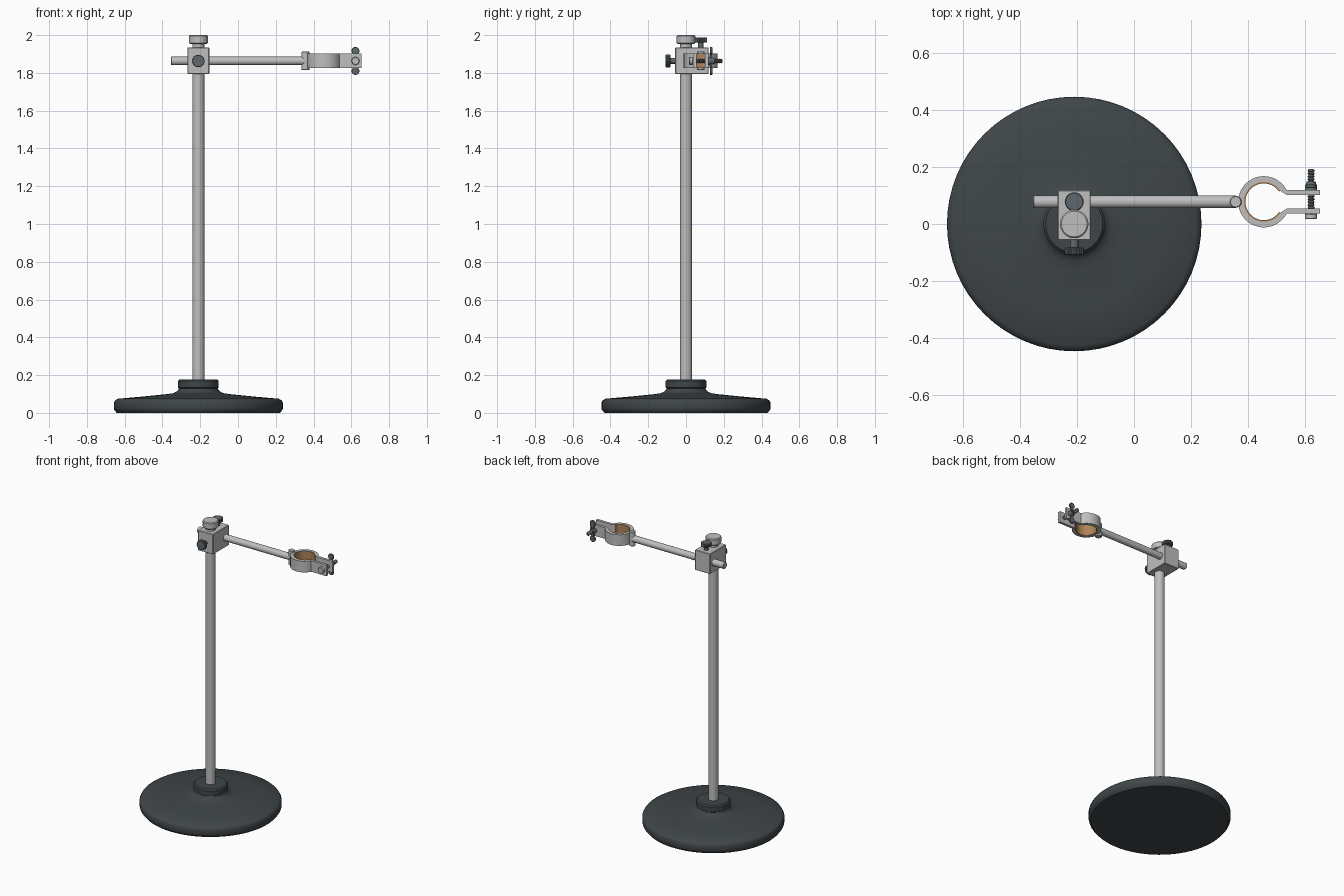
import bpy, bmesh, math
from mathutils import Matrix

if "Cube" in bpy.data.objects:
    bpy.data.objects.remove(bpy.data.objects["Cube"])


def material(name, rgb):
    m = bpy.data.materials.new(name)
    m.diffuse_color = (*rgb, 1)
    m.use_nodes = True
    m.node_tree.nodes["Principled BSDF"].inputs["Base Color"].default_value = m.diffuse_color
    return m


BASE = material("dark base paint", (0.050, 0.060, 0.066))
STEEL = material("light steel", (0.52, 0.52, 0.53))
SLATE = material("slate screws", (0.115, 0.140, 0.155))
CORK = material("cork lining", (0.42, 0.23, 0.10))

# Rotations taking local z to the named world direction
AXES = {
    'Z': Matrix.Identity(4),
    'X': Matrix.Rotation(math.pi / 2, 4, 'Y'),
    'Y': Matrix.Rotation(-math.pi / 2, 4, 'X'),
    '-Y': Matrix.Rotation(math.pi / 2, 4, 'X'),
}


def finish(name, bm, mat, angle=32):
    bmesh.ops.recalc_face_normals(bm, faces=bm.faces)
    me = bpy.data.meshes.new(name)
    bm.to_mesh(me)
    bm.free()
    me.materials.append(mat)
    me.shade_smooth()
    me.set_sharp_from_angle(angle=math.radians(angle))
    ob = bpy.data.objects.new(name, me)
    bpy.context.collection.objects.link(ob)
    return ob


def lathe(name, profile, loc, mat, axis='Z', n=32, knurl=0.0):
    """Closed solid of revolution from (radius, height) points."""
    bm = bmesh.new()
    rings = []
    for r, h in profile:
        ring = []
        for i in range(n):
            a = 2 * math.pi * i / n
            k = r * (1 - knurl * (i % 2))
            ring.append(bm.verts.new((k * math.cos(a), k * math.sin(a), h)))
        rings.append(ring)
    for lo, hi in zip(rings, rings[1:]):
        for i in range(n):
            j = (i + 1) % n
            bm.faces.new((lo[i], lo[j], hi[j], hi[i]))
    bm.faces.new(rings[0])
    bm.faces.new(rings[-1])
    bm.transform(Matrix.Translation(loc) @ AXES[axis])
    return finish(name, bm, mat)


def rod(name, r, h0, h1, loc, mat, axis='Z', n=32, bev=0.003, knurl=0.0):
    prof = [(r - bev, h0), (r, h0 + bev), (r, h1 - bev), (r - bev, h1)]
    return lathe(name, prof, loc, mat, axis, n, knurl)


def box(name, lo, hi, mat, bev=0.003):
    bm = bmesh.new()
    bmesh.ops.create_cube(bm, size=1)
    for v in bm.verts:
        v.co = [(a + b) / 2 + c * (b - a) for a, b, c in zip(lo, hi, v.co)]
    if bev:
        bmesh.ops.bevel(bm, geom=bm.edges[:], offset=bev, segments=1, affect='EDGES')
    return finish(name, bm, mat)


def arc(r, a0, a1, n=48):
    pts = []
    for i in range(n + 1):
        a = math.radians(a0 + (a1 - a0) * i / n)
        pts.append((r * math.cos(a), r * math.sin(a)))
    return pts


def extrude(name, outline, loc, z0, z1, mat):
    bm = bmesh.new()
    lo = [bm.verts.new((loc[0] + x, loc[1] + y, z0)) for x, y in outline]
    hi = [bm.verts.new((v.co.x, v.co.y, z1)) for v in lo]
    n = len(lo)
    for i in range(n):
        j = (i + 1) % n
        bm.faces.new((lo[i], lo[j], hi[j], hi[i]))
    bm.faces.new(lo)
    bm.faces.new(hi)
    return finish(name, bm, mat)


PX = -0.21              # post position in x
AY, AZ = 0.078, 1.863   # arm axis
RX = 0.456              # ring centre
BX = 0.622              # clamp bolt position

# Weighted round base with a concave rise into a stepped hub
lathe("base", [(0.432, 0), (0.445, 0.016), (0.447, 0.022), (0.447, 0.055),
               (0.441, 0.066), (0.426, 0.075), (0.30, 0.086), (0.17, 0.099),
               (0.135, 0.104), (0.118, 0.111), (0.108, 0.120), (0.103, 0.130),
               (0.108, 0.134), (0.108, 0.168), (0.100, 0.177)],
      (PX, 0, 0), BASE, n=64)

# Upright post and its cap
rod("post", 0.032, 0.15, 1.96, (PX, 0, 0), STEEL)
rod("post_cap", 0.050, 1.954, 2.0, (PX, 0, 0), STEEL, bev=0.005)

# Cross block with horizontal arm
box("cross_block", (PX - 0.058, -0.057, 1.795), (PX + 0.058, 0.119, 1.935), STEEL)
rod("arm", 0.0225, -0.355, 0.36, (0, AY, AZ), STEEL, 'X')

# Knurled locking screws: one on top for the arm, one in front for the post
for name, loc, axis in (("arm_screw", (PX, AY, 1.933), 'Z'),
                        ("post_screw", (PX, -0.055, AZ), '-Y')):
    rod(name + "_shank", 0.015, -0.005, 0.034, loc, SLATE, axis, n=20)
    rod(name + "_knob", 0.034, 0.028, 0.054, loc, SLATE, axis, n=48, knurl=0.06)

# Pivot pin joining the arm to the ring
rod("ring_pin", 0.021, 1.814, 1.913, (0.357, AY, 0), STEEL)

# Split ring whose ends run out into two flat lugs
lug_out, lug_in, lug_end = 0.041, 0.023, 0.197
a = math.degrees(math.asin(lug_out / 0.09))
outline = (arc(0.09, a, 360 - a)
           + [(lug_end, -lug_out), (lug_end, -lug_in), (0.082, -lug_in)]
           + arc(0.07, 327, 33)
           + [(0.082, lug_in), (lug_end, lug_in), (lug_end, lug_out)])
extrude("clamp_ring", outline, (RX, AY), 1.825, 1.902, STEEL)
extrude("cork_lining", arc(0.0705, 34, 326) + arc(0.0645, 326, 34),
        (RX, AY), 1.826, 1.901, CORK)

# Clamp bolt: head, ridged thread
rod("bolt_head", 0.021, 0.017, 0.037, (BX, 0, AZ), STEEL, 'Y', n=24)
thread = [(0.009, 0.03)]
for i in range(16):
    y = 0.032 + i * 0.010
    thread += [(0.009, y), (0.013, y + 0.005)]
thread += [(0.008, 0.193)]
lathe("bolt_thread", thread, (BX, 0, AZ), SLATE, 'Y', n=20)

# Wing nut: tapered hub with a round wing above and below
lathe("wing_nut_hub", [(0.021, 0.119), (0.020, 0.128), (0.016, 0.150)],
      (BX, 0, AZ), SLATE, 'Y', n=24)
for side, label in ((1, "upper"), (-1, "lower")):
    rod(label + "_wing", 0.021, 0.127, 0.139, (BX, 0, AZ + side * 0.053),
        SLATE, 'Y', n=24, bev=0.002)
    z = sorted((AZ + side * 0.010, AZ + side * 0.050))
    box(label + "_wing_web", (BX - 0.010, 0.128, z[0]), (BX + 0.010, 0.138, z[1]),
        SLATE, bev=0)
